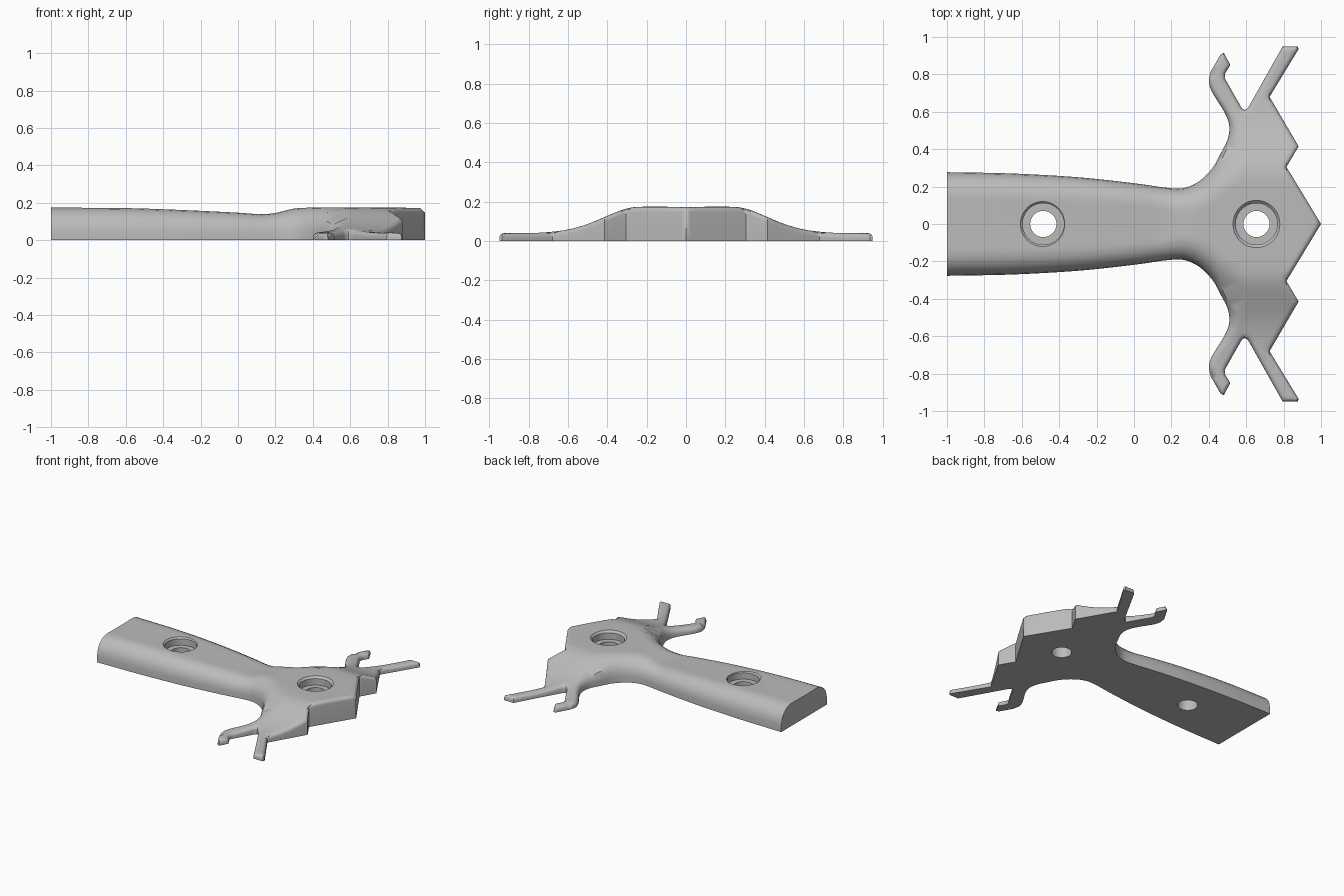
import bpy, bmesh, math
from mathutils import Vector, Matrix
from mathutils.geometry import delaunay_2d_cdt

STEP = 0.025
ROUND = {"front": 0.025, "back": 0.125}

cube = bpy.data.objects.get("Cube")
if cube:
    bpy.data.objects.remove(cube, do_unlink=True)

# Half outline: pointed front edge, straight arm and hook tip
front = [(1, 0), (.815, .305), (.88, .415), (.725, .68), (.88, .935), (.875, .95),
         (.795, .95), (.615, .63), (.605, .616), (.59, .61), (.577, .618), (.485, .78),
         (.487, .805), (.515, .85), (.48, .915), (.462, .905), (.41, .815)]
# Half outline: smooth rear of the hook, the neck and the handle side
back = [(.41, .815), (.4, .76), (.415, .71), (.445, .66), (.49, .585), (.51, .52),
        (.5, .45), (.467, .385), (.42, .3), (.35, .23), (.27, .193), (.18, .193),
        (0, .218), (-.3, .25), (-.65, .27), (-1, .277)]
# Thickness along the length and across the width
along = [(-1, .172), (-.6, .17), (-.3, .16), (0, .146), (.13, .138), (.2, .145),
         (.27, .162), (.33, .172), (1, .172)]
across = [(0, .172), (.25, .172), (.32, .159), (.4, .127), (.5, .086), (.6, .058),
          (.7, .045), (.8, .04), (1, .04)]


def hermite(table, t):
    """Smooth curve through a table of (position, value) pairs."""
    def slope(i):
        if i in (0, len(table) - 1):
            return 0
        (a, u), (b, v) = table[i - 1], table[i + 1]
        return (v - u) / (b - a)
    i = 0
    while i < len(table) - 2 and t > table[i + 1][0]:
        i += 1
    (a, u), (b, v) = table[i], table[i + 1]
    w = b - a
    k = min(max((t - a) / w, 0), 1)
    ease = k * k * (3 - 2 * k)
    return (u + (v - u) * ease + w * k * (1 - k) * ((1 - k) * slope(i) - k * slope(i + 1)))


def catmull(points):
    """Dense points on a smooth curve through the given ones."""
    p = [Vector(q) for q in points]
    p = [p[0] * 2 - p[1]] + p + [p[-1] * 2 - p[-2]]
    out = []
    for a, b, c, d in zip(p, p[1:], p[2:], p[3:]):
        n = max(2, round((c - b).length / STEP))
        for j in range(n):
            t = j / n
            out.append(b + (c - a) * t / 2 + (a * 2 - b * 5 + c * 4 - d) * t * t / 2
                       + (b * 3 - a - c * 3 + d) * t ** 3 / 2)
    return out + [p[-2]]


def straight(points, step):
    """Subdivide a run of straight segments."""
    p = [Vector(q) for q in points]
    out = []
    for a, b in zip(p, p[1:]):
        n = max(1, round((b - a).length / step))
        out += [a.lerp(b, j / n) for j in range(n)]
    return out + [p[-1]]


runs = {"front": straight(front, STEP), "back": catmull(back)}
rim = runs["front"] + runs["back"][1:]
end = straight([back[-1], (-1, 0)], STEP / 2)
middle = straight([(-1, 0), (1, 0)], STEP)
outline = rim + end[1:] + middle[1:-1]
segments = {}
for name, run in runs.items():
    segments[name] = [(a.x, a.y, b.x - a.x, b.y - a.y, (b - a).length_squared)
                      for a, b in zip(run, run[1:])]


def distance(name, p):
    best = 9
    for ax, ay, dx, dy, sq in segments[name]:
        u, v = p.x - ax, p.y - ay
        t = min(max((u * dx + v * dy) / sq, 0), 1)
        u, v = u - t * dx, v - t * dy
        best = min(best, u * u + v * v)
    return math.sqrt(best)


def height(p):
    return hermite(along, p.x) * hermite(across, p.y) / .172


def radius(name, p):
    return min(ROUND[name], .72 * height(p))


def depth_ratio(p):
    return min(distance(n, p) / radius(n, p) for n in ROUND)


def surface(p):
    drop = 0
    for n in ROUND:
        r, d = radius(n, p), distance(n, p)
        if d < r:
            drop = max(drop, r - math.sqrt(r * r - (r - d) ** 2))
    return height(p) - drop


# Rings that follow the rim give the rounded edges clean loops
points = list(outline)
for i in range(1, len(rim) - 1):
    d1, d2 = (rim[i] - rim[i - 1]).normalized(), (rim[i + 1] - rim[i]).normalized()
    n1, n2 = Vector((-d1.y, d1.x)), Vector((-d2.y, d2.x))
    inward = (n1 + n2) / max(.4, 1 + n1.dot(n2))
    name = "front" if i < len(runs["front"]) else "back"
    r = radius(name, rim[i])
    for k in range(1, 6):
        f = 1 - math.cos(math.pi / 2 * k / 5)
        p = rim[i] + inward * r * f
        if p.y > .006 and p.x > -.995 and depth_ratio(p) > f * .96:
            points.append(p)

# Even grid over the broad top
for i in range(1, round(2 / STEP)):
    for j in range(1, round(.95 / STEP)):
        p = Vector((-1 + i * STEP, j * STEP))
        if depth_ratio(p) > 1.1:
            points.append(p)

# Body: triangulated top, vertical walls, flat underside, mirrored
flat, _, tris, *_ = delaunay_2d_cdt(points, [], [list(range(len(outline)))], 1, 1e-5)
bm = bmesh.new()
top = [bm.verts.new((p.x, p.y, surface(p))) for p in flat]
low = [bm.verts.new((p.x, p.y, 0)) for p in flat]
twin = dict(zip(top, low))
for t in tris:
    bm.faces.new([top[i] for i in t])
walls = [e for e in bm.edges if e.is_boundary and max(v.co.y for v in e.verts) > 1e-4]
under = [bm.faces.new([low[i] for i in reversed(t)]) for t in tris]
for e in walls:
    a, b = e.verts
    bm.faces.new((a, b, twin[b], twin[a]))
bmesh.ops.dissolve_faces(bm, faces=under)
bmesh.ops.delete(bm, geom=[v for v in bm.verts if not v.link_faces], context="VERTS")
bmesh.ops.mirror(bm, geom=bm.verts[:] + bm.edges[:] + bm.faces[:], matrix=Matrix(),
                 axis="Y", merge_dist=1e-4)
bmesh.ops.remove_doubles(bm, verts=bm.verts[:], dist=1e-5)
bmesh.ops.recalc_face_normals(bm, faces=bm.faces[:])


def add_object(name, mesh_data):
    mesh = bpy.data.meshes.new(name)
    mesh_data.to_mesh(mesh)
    mesh_data.free()
    obj = bpy.data.objects.new(name, mesh)
    bpy.context.collection.objects.link(obj)
    return obj


body = add_object("bracket_body", bm)

grey = bpy.data.materials.new("plain grey")
grey.use_nodes = True
colour = (.5, .5, .5, 1)
grey.diffuse_color = colour
grey.node_tree.nodes["Principled BSDF"].inputs["Base Color"].default_value = colour
body.data.materials.append(grey)

# Two chamfered, counterbored screw holes
cut = bmesh.new()
profile = [(.14, .188), (.111, .159), (.111, .11), (.07, .11), (.07, -.1)]
SIDES = 48
for x in (-.485, .655):
    loops = [[cut.verts.new((x + r * math.cos(math.tau * i / SIDES),
                             r * math.sin(math.tau * i / SIDES), z))
              for i in range(SIDES)] for r, z in profile]
    for a, b in zip(loops, loops[1:]):
        for i in range(SIDES):
            j = (i + 1) % SIDES
            cut.faces.new((a[i], b[i], b[j], a[j]))
    cut.faces.new(loops[0])
    cut.faces.new(loops[-1][::-1])
bmesh.ops.recalc_face_normals(cut, faces=cut.faces[:])
cutter = add_object("hole_cutter", cut)
cutter.hide_render = True
cutter.data.materials.append(grey)

holes = body.modifiers.new("holes", "BOOLEAN")
holes.operation = "DIFFERENCE"
holes.solver = "EXACT"
holes.object = cutter
bpy.ops.object.select_all(action="DESELECT")
body.select_set(True)
bpy.context.view_layer.objects.active = body
bpy.ops.object.modifier_apply(modifier="holes")
bpy.data.objects.remove(cutter, do_unlink=True)
bpy.ops.object.shade_smooth_by_angle(angle=math.radians(32))
